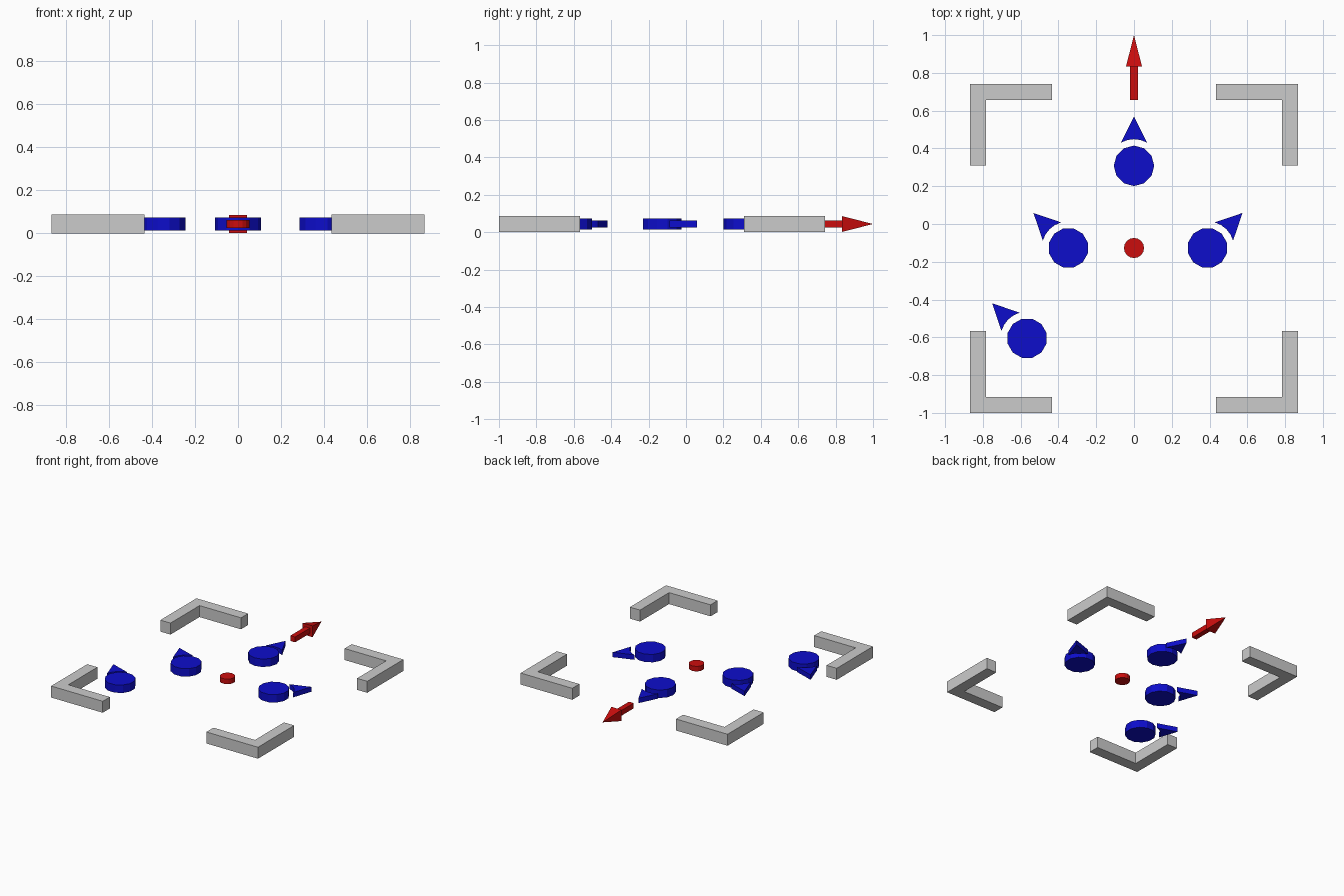
import bpy, bmesh, math
from mathutils import Matrix, Vector

if "Cube" in bpy.data.objects:
    bpy.data.objects.remove(bpy.data.objects["Cube"])

H = 0.087          # full height
MID = H / 2        # every part is centred on this level


def material(name, rgb):
    m = bpy.data.materials.new(name)
    m.diffuse_color = (*rgb, 1)
    m.use_nodes = True
    m.node_tree.nodes["Principled BSDF"].inputs["Base Color"].default_value = m.diffuse_color
    return m


grey = material("light grey", (0.6, 0.6, 0.6))
blue = material("blue", (0.004, 0.004, 0.6))
red = material("red", (0.6, 0.004, 0.004))


def finish(name, bm, mat):
    bmesh.ops.recalc_face_normals(bm, faces=bm.faces)
    me = bpy.data.meshes.new(name)
    bm.to_mesh(me)
    bm.free()
    me.materials.append(mat)
    ob = bpy.data.objects.new(name, me)
    bpy.context.collection.objects.link(ob)
    return ob


def prism(name, outline, height, mat, matrix=Matrix()):
    """Extrude a flat outline, centred on the middle level."""
    bm = bmesh.new()
    f = bm.faces.new([bm.verts.new((x, y, MID - height / 2)) for x, y in outline])
    ext = bmesh.ops.extrude_face_region(bm, geom=[f])["geom"]
    top = [v for v in ext if isinstance(v, bmesh.types.BMVert)]
    bmesh.ops.translate(bm, vec=(0, 0, height), verts=top)
    bmesh.ops.transform(bm, matrix=matrix, verts=bm.verts)
    return finish(name, bm, mat)


def circle(r, n):
    return [(r * math.cos(2 * math.pi * i / n), r * math.sin(2 * math.pi * i / n))
            for i in range(n)]


# Corner brackets
arm, t = 0.433, 0.085
for sx in (-1, 1):
    for sy, edge in ((-1, 1.0), (1, 0.742)):
        ell = [(0, 0), (arm, 0), (arm, t), (t, t), (t, arm), (0, arm)]
        prism("corner_bracket", [(sx * (0.868 - x), sy * (edge - y)) for x, y in ell], H, grey)

# Blue discs, each with a curved-back pointer
pointer = [(0, 0.262)]
for a in (-29, -14.5, 0, 14.5, 29):
    pointer.append((0.141 * math.sin(math.radians(a)), 0.141 * math.cos(math.radians(a))))
for x, y, turn in ((0, 0.308, 0), (-0.347, -0.127, 45), (0.389, -0.127, -45), (-0.566, -0.605, 45)):
    mtx = Matrix.Translation((x, y, 0)) @ Matrix.Rotation(math.radians(turn), 4, "Z")
    prism("disc", circle(0.107, 12), 0.06, blue, mtx)
    prism("disc_pointer", pointer, 0.037, blue, mtx)

# Red centre disc
prism("centre_disc", circle(0.053, 16), 0.038, red, Matrix.Translation((0, -0.127, 0)))

# Red direction arrow: square shaft and pyramid head
s = 0.02
prism("arrow_shaft", [(-s, 0.656), (s, 0.656), (s, 0.833), (-s, 0.833)], 2 * s, red)
bm = bmesh.new()
w = 0.0425
base = [bm.verts.new((x * w, 0.833, MID + z * w)) for x, z in ((-1, -1), (1, -1), (1, 1), (-1, 1))]
tip = bm.verts.new((0, 1.0, MID))
bm.faces.new(base)
for i in range(4):
    bm.faces.new((base[i], base[(i + 1) % 4], tip))
finish("arrow_head", bm, red)
